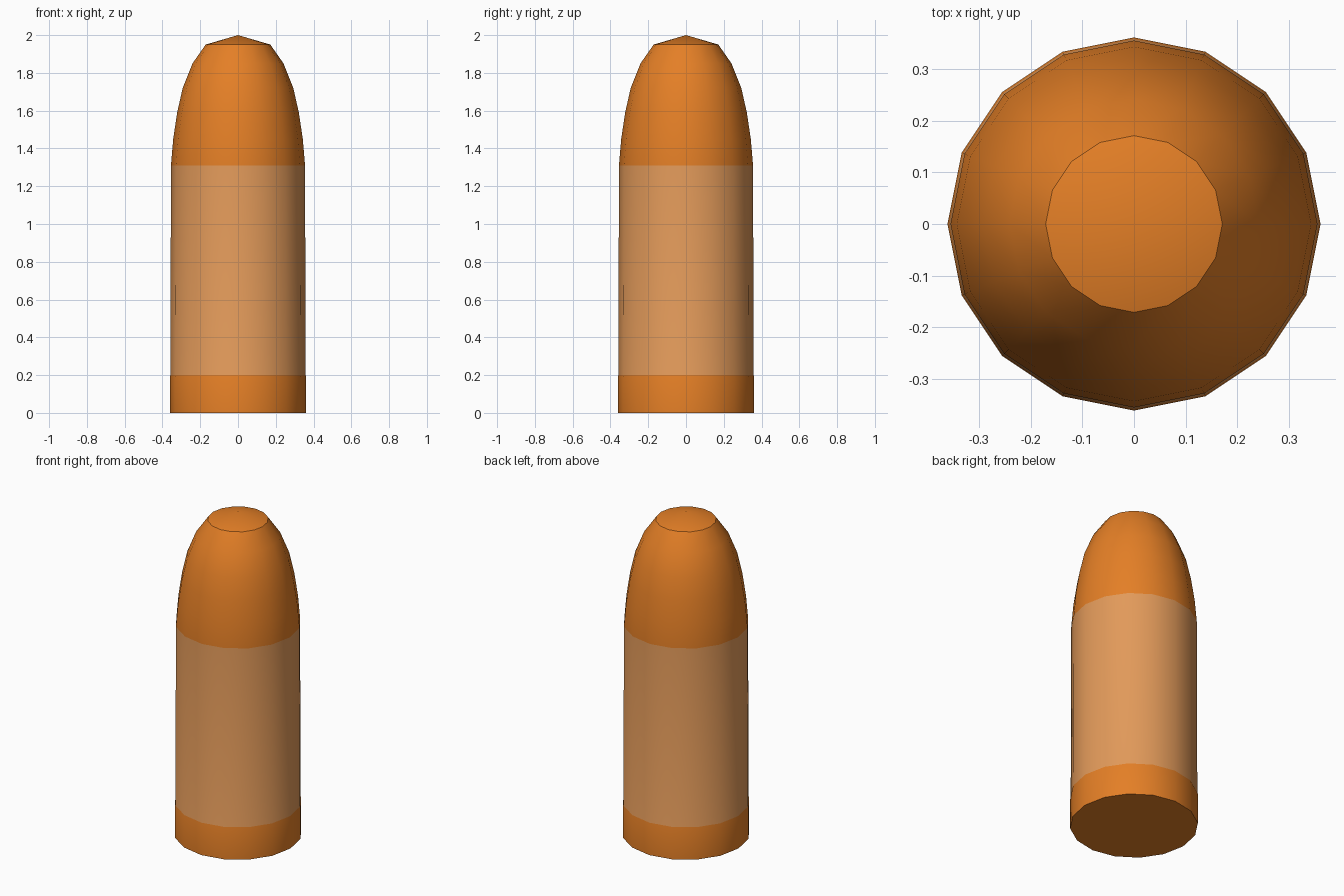
import bpy, bmesh, math

if "Cube" in bpy.data.objects:
    bpy.data.objects.remove(bpy.data.objects["Cube"])

SIDES = 16

def material(name, rgb):
    m = bpy.data.materials.new(name)
    m.diffuse_color = (*[(c / 255 / 12.92) if c < 11 else ((c / 255 + 0.055) / 1.055) ** 2.4 for c in rgb], 1)
    m.use_nodes = True
    m.node_tree.nodes["Principled BSDF"].inputs["Base Color"].default_value = m.diffuse_color
    return m

orange = material("orange", (228, 127, 38))
tan = material("tan", (226, 154, 90))

# Lathe profile: (radius, height) from base to tip
profile = [(0.361, 0), (0.361, 0.19), (0.358, 0.2), (0.355, 1.31), (0.343, 1.45),
           (0.322, 1.59), (0.293, 1.72), (0.241, 1.85), (0.171, 1.95)]

bm = bmesh.new()
rings = [[bm.verts.new((r * math.cos(2 * math.pi * i / SIDES),
                        r * math.sin(2 * math.pi * i / SIDES), z))
          for i in range(SIDES)] for r, z in profile]
tip = bm.verts.new((0, 0, 2))

# Flat base, side walls and shallow pointed tip
bm.faces.new(rings[0][::-1])
for a, b in zip(rings, rings[1:]):
    for i in range(SIDES):
        j = (i + 1) % SIDES
        bm.faces.new((a[i], a[j], b[j], b[i]))
for i in range(SIDES):
    bm.faces.new((rings[-1][i], rings[-1][(i + 1) % SIDES], tip))

# Tan middle band by height
for f in bm.faces:
    if 0.3 < f.calc_center_median().z < 1.3:
        f.material_index = 1

mesh = bpy.data.meshes.new("rounded_shell")
bm.to_mesh(mesh)
bm.free()
mesh.materials.append(orange)
mesh.materials.append(tan)
shell = bpy.data.objects.new("rounded_shell", mesh)
bpy.context.collection.objects.link(shell)
bpy.context.view_layer.objects.active = shell
shell.select_set(True)
bpy.ops.object.shade_smooth_by_angle(angle=math.radians(30))
